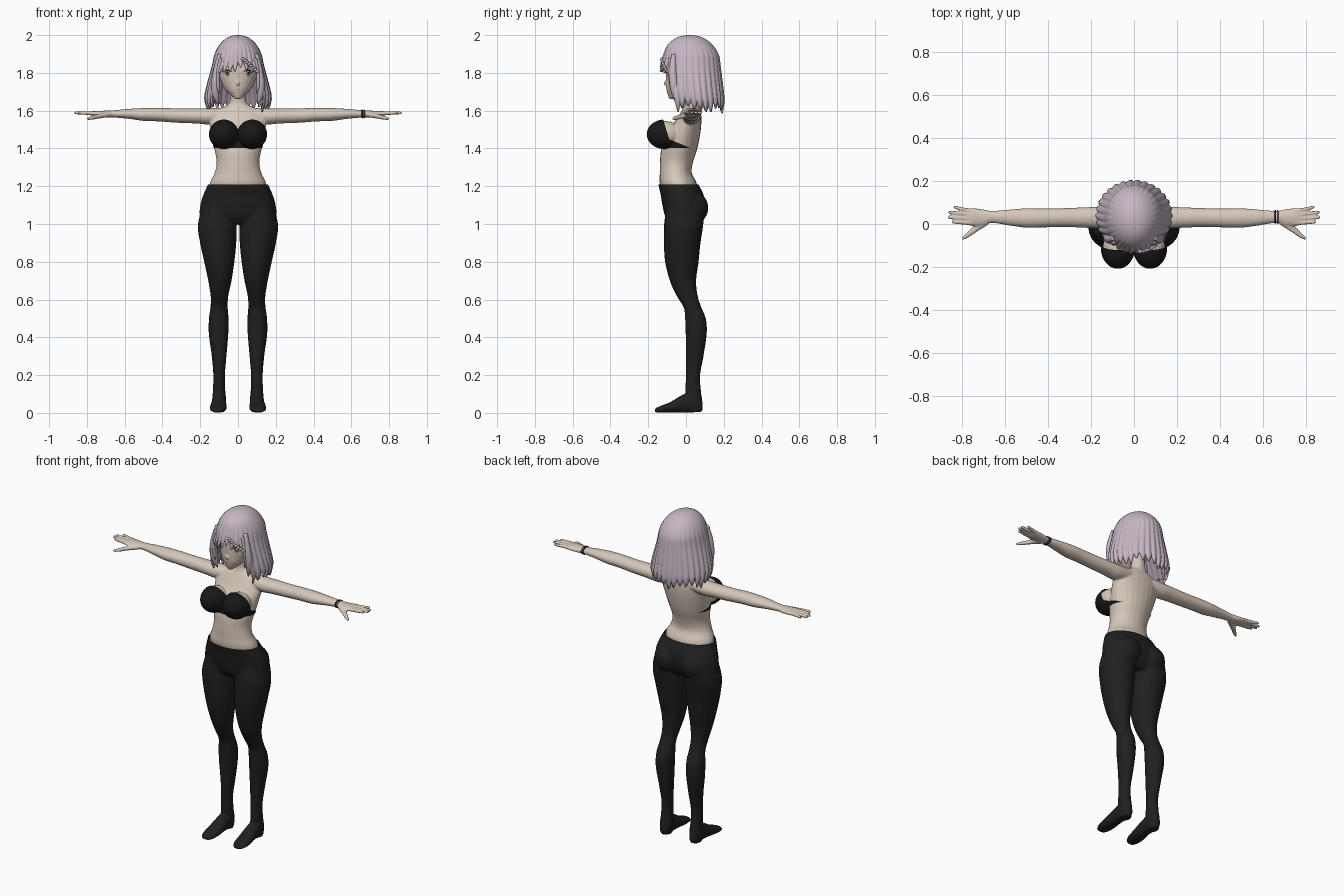
import bpy, bmesh, math
from mathutils import Vector, Matrix
from mathutils.bvhtree import BVHTree

cube = bpy.data.objects.get("Cube")
if cube:
    bpy.data.objects.remove(cube)


def material(name, r, g, b):
    m = bpy.data.materials.new(name)
    m.use_nodes = True
    m.diffuse_color = (r, g, b, 1)
    bsdf = next(n for n in m.node_tree.nodes if n.type == 'BSDF_PRINCIPLED')
    bsdf.inputs["Base Color"].default_value = (r, g, b, 1)
    bsdf.inputs["Roughness"].default_value = 0.8
    return m


SKIN = material("skin", .67, .57, .49)
HAIR = material("lilac_hair", .56, .47, .55)
HAIR_DARK = material("hair_underside", .3, .24, .3)
TIGHTS = material("charcoal_tights", .014, .014, .014)
BLACK = material("black_cloth", .009, .009, .009)
WHITE = material("eye_white", .75, .72, .7)
IRIS = material("amber_iris", .36, .2, .1)
LIP = material("lip", .4, .18, .16)
PURPLE = material("purple_cord", .12, .07, .25)


def smooth_rows(rows, n=6):
    """Catmull-Rom interpolation of number rows."""
    out = []
    for i in range(len(rows) - 1):
        p = (rows[max(i - 1, 0)], rows[i], rows[i + 1], rows[min(i + 2, len(rows) - 1)])
        for k in range(n):
            t = k / n
            out.append([(2 * b + (c - a) * t + (2 * a - 5 * b + 4 * c - d) * t * t
                         + (3 * b - a - 3 * c + d) * t ** 3) / 2 for a, b, c, d in zip(*p)])
    return out + [list(rows[-1])]


def loft(bm, axis, rows, side=1, n=24):
    """Skin ellipses; each row is position, then centre and half size for two axes."""
    rings = []
    for p, a, ha, b, hb in smooth_rows(rows):
        ring = []
        for k in range(n):
            t = math.tau * k / n
            c, d = a + ha * math.cos(t), b + hb * math.sin(t)
            x, y, z = {'x': (p, c, d), 'y': (c, p, d), 'z': (c, d, p)}[axis]
            ring.append(bm.verts.new((x * side, y, z)))
        rings.append(ring)
    for r, s in zip(rings, rings[1:]):
        for k in range(n):
            bm.faces.new((r[k], r[k - 1], s[k - 1], s[k]))
    bm.faces.new(rings[0])
    bm.faces.new(rings[-1])


def ball(bm, centre, radii):
    mat = Matrix.Translation(centre) @ Matrix.Diagonal((*radii, 1))
    bmesh.ops.create_uvsphere(bm, u_segments=32, v_segments=20, radius=1, matrix=mat)


def finish(name, bm, *mats):
    bmesh.ops.recalc_face_normals(bm, faces=bm.faces)
    me = bpy.data.meshes.new(name)
    bm.to_mesh(me)
    bm.free()
    me.shade_smooth()
    for m in mats:
        me.materials.append(m)
    ob = bpy.data.objects.new(name, me)
    bpy.context.collection.objects.link(ob)
    return ob


def fuse(ob, voxel, mat):
    """Blend overlapping parts into one continuous surface."""
    rem = ob.modifiers.new("Fuse", 'REMESH')
    rem.mode, rem.voxel_size = 'VOXEL', voxel
    soft = ob.modifiers.new("Soften", 'SMOOTH')
    soft.factor, soft.iterations = .5, 4
    me = bpy.data.meshes.new_from_object(ob.evaluated_get(bpy.context.evaluated_depsgraph_get()))
    ob.modifiers.clear()
    ob.data = me
    me.materials.clear()
    me.materials.append(mat)
    me.shade_smooth()


def cut(bm, point, normal):
    bmesh.ops.bisect_plane(bm, geom=bm.verts[:] + bm.edges[:] + bm.faces[:],
                           plane_co=point, plane_no=normal, clear_outer=True)


# Skin: torso, head, arms and hands
bm = bmesh.new()
loft(bm, 'z', [(1.14, 0, .14, -.03, .08), (1.21, 0, .15, -.04, .098), (1.27, 0, .124, -.054, .085),
               (1.33, 0, .113, -.05, .088), (1.4, 0, .126, -.035, .095), (1.48, 0, .142, -.012, .088),
               (1.55, 0, .15, .014, .068), (1.6, 0, .125, .028, .05), (1.628, 0, .06, .033, .04),
               (1.66, 0, .042, .035, .038), (1.76, 0, .042, .025, .038)])
loft(bm, 'z', [(1.662, 0, .014, -.075, .014), (1.685, 0, .042, -.045, .052), (1.72, 0, .074, -.02, .085),
               (1.78, 0, .1, 0, .107), (1.83, 0, .108, .012, .118), (1.9, 0, .102, .03, .112),
               (1.95, 0, .07, .03, .08), (1.97, 0, .02, .03, .02)])
ball(bm, (0, -.104, 1.745), (.009, .015, .012))
FINGERS = [(.06, .84, .078), (.042, .865, .054), (.023, .867, .031), (.004, .848, .009)]
for s in (1, -1):
    ball(bm, (s * .075, -.11, 1.475), (.07, .09, .07))
    loft(bm, 'x', [(.08, .03, .045, 1.575, .04), (.16, .03, .05, 1.57, .043), (.22, .03, .048, 1.572, .04),
                   (.32, .03, .044, 1.574, .038), (.42, .028, .044, 1.579, .036), (.5, .028, .045, 1.58, .034),
                   (.58, .03, .037, 1.583, .026), (.66, .033, .028, 1.583, .019), (.7, .03, .038, 1.582, .018),
                   (.75, .032, .042, 1.584, .015), (.78, .033, .037, 1.585, .01)], s)
    for base, tip_x, tip_y in FINGERS:
        mid = (base + tip_y) / 2
        loft(bm, 'x', [(.74, base, .01, 1.585, .011), (.8, mid, .009, 1.587, .01),
                       (tip_x - .01, tip_y, .008, 1.588, .008), (tip_x, tip_y, .004, 1.588, .004)], s, 12)
    loft(bm, 'x', [(.68, .015, .02, 1.58, .014), (.73, -.016, .02, 1.572, .013), (.77, -.048, .015, 1.563, .011),
                   (.793, -.064, .009, 1.558, .008), (.8, -.068, .004, 1.557, .004)], s, 12)
body = finish("body", bm, SKIN)
fuse(body, .0048, SKIN)

# Tights: hips, seat, legs and feet
bm = bmesh.new()
loft(bm, 'z', [(1.25, 0, .14, -.045, .098), (1.21, 0, .159, -.04, .106), (1.16, 0, .182, -.022, .113),
               (1.1, 0, .2, -.012, .113), (1.04, 0, .2, -.012, .098), (1.0, 0, .15, -.012, .07)])
for s in (1, -1):
    ball(bm, (s * .085, .03, 1.085), (.088, .088, .09))
    loft(bm, 'z', [(1.12, .1, .08, 0, .1), (1.0, .11, .102, -.012, .104), (.9, .105, .096, -.02, .097),
                   (.8, .099, .08, -.022, .089), (.7, .096, .062, -.016, .07), (.62, .098, .047, .006, .056),
                   (.56, .1, .046, .034, .047), (.5, .102, .052, .05, .055), (.42, .103, .052, .054, .056),
                   (.3, .1, .039, .046, .047), (.2, .1, .031, .037, .038), (.12, .1, .033, .038, .041),
                   (.06, .1, .037, .044, .042), (.005, .1, .03, .045, .036)], s)
    loft(bm, 'y', [(.088, .1, .018, .035, .022), (.04, .1, .036, .054, .052), (-.02, .101, .039, .048, .047),
                   (-.08, .104, .045, .03, .029), (-.13, .106, .042, .02, .019), (-.16, .107, .028, .014, .011),
                   (-.166, .107, .012, .012, .006)], s)
tights = finish("tights", bm, TIGHTS)
fuse(tights, .0065, TIGHTS)
bm = bmesh.new()
bm.from_mesh(tights.data)
cut(bm, (0, 0, 1.21), (0, 0, 1))
bm.to_mesh(tights.data)
bm.free()

# Top: two cups, and side wings lifted off the body surface
bm = bmesh.new()
for s in (1, -1):
    ball(bm, (s * .075, -.113, 1.475), (.079, .095, .078))
cut(bm, (0, -.105, 1.5), (0, 1, .3))
finish("cups", bm, BLACK)
bm = bmesh.new()
bm.from_mesh(body.data)
cut(bm, (0, 0, 1.402), (0, 0, -1))
cut(bm, (0, .015, 1.406), (0, .05, .12))
bm.normal_update()
for v in bm.verts:
    v.co += v.normal * .003
finish("side_wings", bm, BLACK)

# Hair: ridged shell with a jagged hem, short over the face
HAIR_ROWS = smooth_rows([(0, 0, .02, 0), (.1, .05, .02, .062), (.22, .097, .022, .117), (.32, .125, .028, .146),
                         (.39, .135, .026, .156), (.45, .147, .027, .16), (.55, .17, .035, .162),
                         (.59, .172, .042, .158), (.63, .155, .045, .145)])
LOCKS, STEPS, LEVELS = 30, 8, 26


def hair_point(angle, d, grow=1.0):
    """Point on the hair; angle 0 is the front, d is the root of the drop from the crown."""
    for p, q in zip(HAIR_ROWS, HAIR_ROWS[1:]):
        if d <= q[0]:
            break
    t = min(1, (d - p[0]) / (q[0] - p[0]))
    hx, yc, hy = (a + (b - a) * t for a, b in zip(p[1:], q[1:]))
    return Vector((grow * hx * math.sin(angle), yc - grow * hy * math.cos(angle), 2 - d * d))


bm = bmesh.new()
columns = []
for k in range(LOCKS * STEPS):
    angle = math.tau * k / (LOCKS * STEPS) - math.pi
    ridge = abs(math.sin(angle * LOCKS / 2))
    side = min(1, max(0, (abs(angle) - .8) / .12))
    uneven = .012 * math.sin(5 * angle + 1) + .008 * math.sin(11 * angle)
    hem = 1.845 - .205 * side + uneven - .035 * ridge
    column = []
    for j in range(LEVELS + 1):
        f = j / LEVELS
        column.append(bm.verts.new(hair_point(angle, f * math.sqrt(2 - hem), .985 + .06 * ridge * f * f)))
    columns.append(column)
for a, b in zip(columns, columns[1:] + columns[:1]):
    for j in range(LEVELS):
        bm.faces.new((a[j], a[j + 1], b[j + 1], b[j]))
bmesh.ops.remove_doubles(bm, verts=bm.verts, dist=.0002)
hair = finish("hair", bm, HAIR, HAIR_DARK)
shell = hair.modifiers.new("Thickness", 'SOLIDIFY')
shell.thickness, shell.offset, shell.material_offset = .01, -1, 1

# Locks framing the face, and a small braid
bm = bmesh.new()
for s in (1, -1):
    loft(bm, 'z', [(1.9, .095, .012, -.065, .012), (1.82, .112, .018, -.07, .02), (1.74, .122, .02, -.064, .024),
                   (1.68, .118, .018, -.055, .02), (1.635, .105, .003, -.05, .003)], s, 10)
    loft(bm, 'z', [(1.88, .09, .01, -.085, .01), (1.8, .106, .01, -.083, .012),
                   (1.73, .106, .008, -.078, .01), (1.69, .098, .002, -.075, .002)], s, 10)
finish("face_locks", bm, HAIR)
bm = bmesh.new()
for i in range(8):
    ball(bm, hair_point(.2 + .075 * i, .355 + .012 * i, 1.04), (.011, .009, .008))
finish("braid", bm, HAIR)

# Face details laid on the skin
bm = bmesh.new()
bm.from_mesh(body.data)
skin_tree = BVHTree.FromBMesh(bm)
bm.free()


def decal(name, shape, lift, mat, nu=20, nv=3):
    bm = bmesh.new()
    grid = []
    for i in range(nu + 1):
        line = []
        for j in range(nv + 1):
            x, z = shape(i / nu, j / nv)
            hit = skin_tree.ray_cast(Vector((x, -1, z)), Vector((0, 1, 0)))[0]
            line.append(bm.verts.new((x, (hit.y if hit else -.1) - lift, z)))
        grid.append(line)
    for a, b in zip(grid, grid[1:]):
        for j in range(nv):
            bm.faces.new((a[j], b[j], b[j + 1], a[j + 1]))
    bmesh.ops.remove_doubles(bm, verts=bm.verts, dist=.00005)
    finish(name, bm, mat)


def oval(cx, cz, hw, hh):
    return lambda u, v: (cx + hw * v * math.cos(math.tau * u), cz + hh * v * math.sin(math.tau * u))


def arc(cx, cz, hw, rise, thick):
    return lambda u, v: (cx + hw * (2 * u - 1),
                         cz + (rise + thick * v) * math.sin(math.pi * (.1 + .8 * u)))


for s, tag in ((1, "left"), (-1, "right")):
    decal(tag + "_eye_white", oval(s * .058, 1.797, .025, .016), .002, WHITE)
    decal(tag + "_iris", oval(s * .056, 1.797, .013, .016), .003, IRIS)
    decal(tag + "_pupil", oval(s * .056, 1.798, .006, .008), .004, BLACK)
    decal(tag + "_lash", arc(s * .059, 1.8, .029, .011, .008), .005, BLACK)
    decal(tag + "_brow", arc(s * .056, 1.829, .025, .007, .003), .003, HAIR_DARK)
decal("mouth", arc(0, 1.71, .014, .001, .004), .002, LIP)

# Left wrist cord
for x, mat, name in ((.657, BLACK, "wrist_cord"), (.668, PURPLE, "wrist_bead_cord")):
    bpy.ops.mesh.primitive_torus_add(major_radius=.029, minor_radius=.0035, major_segments=32, minor_segments=8,
                                     location=(x, .033, 1.583), rotation=(0, math.pi / 2, 0))
    cord = bpy.context.object
    cord.name = name
    cord.scale = (.72, 1, 1)
    cord.data.materials.append(mat)
    cord.data.shade_smooth()
